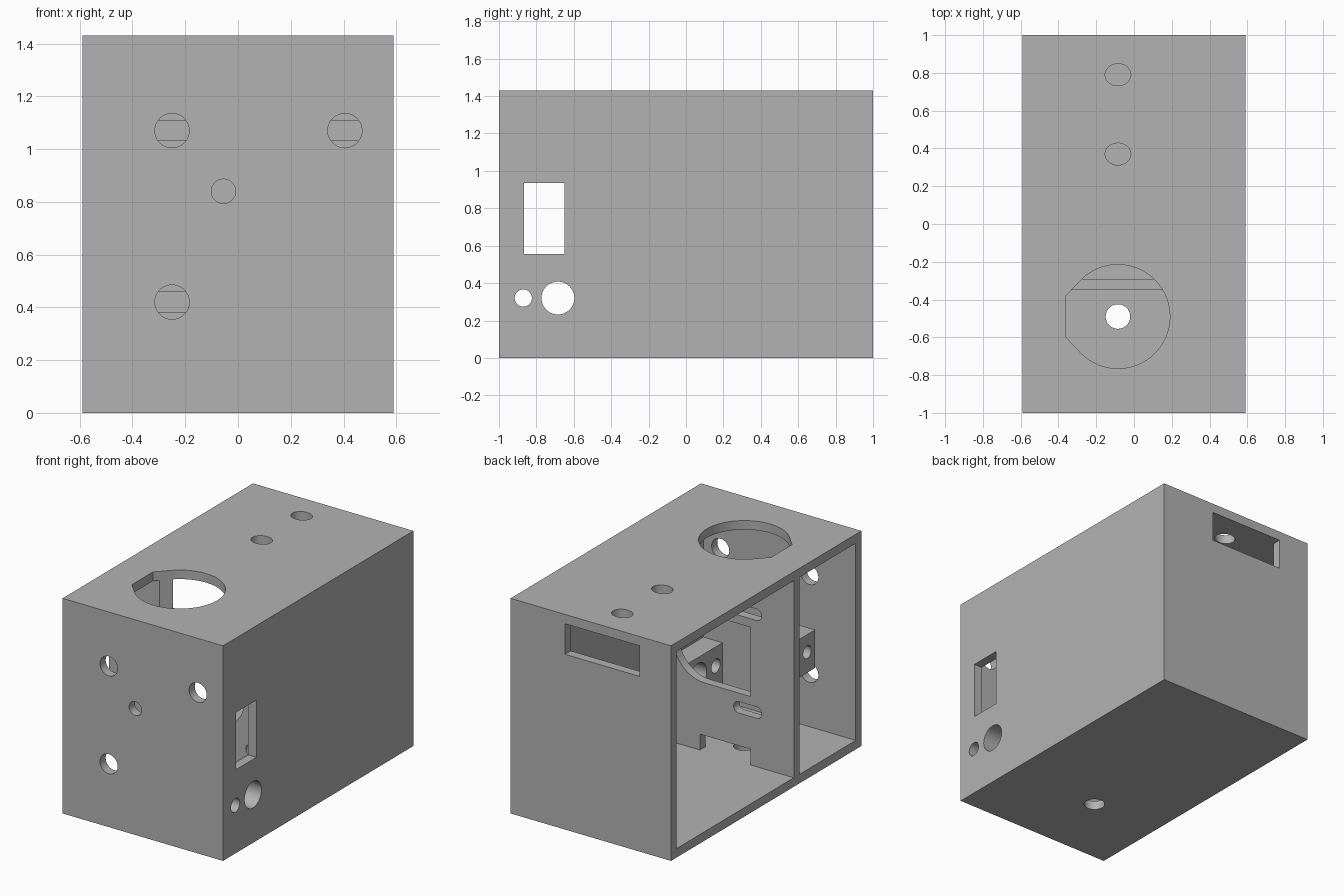
import bpy, bmesh, math
from mathutils import Matrix, Vector

if "Cube" in bpy.data.objects:
    bpy.data.objects.remove(bpy.data.objects["Cube"], do_unlink=True)

grey = bpy.data.materials.new("plain grey")
grey.use_nodes = True
grey.diffuse_color = (0.45, 0.45, 0.45, 1)
grey.node_tree.nodes["Principled BSDF"].inputs["Base Color"].default_value = grey.diffuse_color


def finish(bm, name):
    bmesh.ops.recalc_face_normals(bm, faces=bm.faces)
    mesh = bpy.data.meshes.new(name)
    bm.to_mesh(mesh)
    bm.free()
    mesh.materials.append(grey)
    obj = bpy.data.objects.new(name, mesh)
    bpy.context.collection.objects.link(obj)
    return obj


def box(name, x, y, z):
    """Box from (min, max) ranges on each axis."""
    bm = bmesh.new()
    size = Matrix.Diagonal((x[1] - x[0], y[1] - y[0], z[1] - z[0], 1))
    middle = Vector((sum(x), sum(y), sum(z))) / 2
    bmesh.ops.create_cube(bm, size=1, matrix=Matrix.Translation(middle) @ size)
    return finish(bm, name)


def prism(name, outline, axis, start, end):
    """Extrude a 2D outline along one axis; the outline uses the other two in order."""
    bm = bmesh.new()

    def place(p, depth):
        co = list(p)
        co.insert(axis, depth)
        return bm.verts.new(co)

    face = bm.faces.new([place(p, start) for p in outline])
    grown = bmesh.ops.extrude_face_region(bm, geom=[face])
    shift = Vector((0, 0, 0))
    shift[axis] = end - start
    bmesh.ops.translate(bm, vec=shift, verts=[v for v in grown["geom"] if isinstance(v, bmesh.types.BMVert)])
    return finish(bm, name)


def arc(u, v, ru, rv, a0=0, a1=360, n=48):
    count = n if a1 - a0 == 360 else n + 1
    angles = [math.radians(a0 + (a1 - a0) * i / n) for i in range(count)]
    return [(u + ru * math.cos(a), v + rv * math.sin(a)) for a in angles]


def cut(target, cutter):
    mod = target.modifiers.new("cut", 'BOOLEAN')
    mod.operation = 'DIFFERENCE'
    mod.solver = 'EXACT'
    mod.object = cutter
    deps = bpy.context.evaluated_depsgraph_get()
    mesh = bpy.data.meshes.new_from_object(target.evaluated_get(deps))
    target.modifiers.clear()
    target.data = mesh
    bpy.data.objects.remove(cutter, do_unlink=True)


W, L, H, T = 0.59, 1.0, 1.43, 0.06
div_front, div_back = -0.35, -0.29
inner = W - T

# Case with two compartments open on one side, leaving a divider between them
case = box("case", (-W, W), (-L, L), (0, H))
for y in ((-L + T, div_front), (div_back, L - T)):
    cut(case, box("cavity", (-W - 0.1, inner), y, (T, H - T)))

# Large top opening with a flat side, sunk into the top of the divider
top_x, top_y, top_r = -0.085, -0.49, 0.275
outline = arc(top_x, top_y, top_r, top_r, -135, 135)
outline += [(top_x - top_r, top_y + 0.11), (top_x - top_r, top_y - 0.11)]
cut(case, prism("top_cutter", outline, 2, 1.18, H + 0.1))

# Small top holes and the floor hole
for y in (0.37, 0.79):
    cut(case, prism("top_hole", arc(top_x, y, 0.068, 0.058), 2, H - 0.1, H + 0.1))
cut(case, prism("floor_hole", arc(top_x, top_y, 0.065, 0.065), 2, -0.1, 0.1))

# Front wall holes
for x, z, r in ((-0.25, 1.07, 0.065), (0.405, 1.07, 0.065), (-0.25, 0.42, 0.065), (-0.055, 0.84, 0.046)):
    cut(case, prism("front_hole", arc(x, z, r, r), 1, -L - 0.1, -L + 0.1))

# Divider: slots, central opening with one round end, cable notch at the floor
near, far = div_front - 0.05, div_back + 0.05
for x in (-0.25, 0.405):
    for z in (0.42, 1.07):
        r, half = 0.038, 0.065
        slot = arc(x + half, z, r, r, -90, 90, 16) + arc(x - half, z, r, r, 90, 270, 16)
        cut(case, prism("slot", slot, 1, near, far))
round_end = arc(0.065, 0.745, 0.23, 0.23, -90, 90, 32) + [(-0.27, 0.975), (-0.27, 0.515)]
cut(case, prism("divider_opening", round_end, 1, near, far))
cut(case, box("cable_notch", (-0.27, 0.1), (near, far), (T, 0.165)))

# Back window and side window
cut(case, box("back_window", (-0.36, 0.19), (L - 0.1, L + 0.1), (1.165, 1.368)))
cut(case, box("side_window", (W - 0.1, W + 0.1), (-0.865, -0.65), (0.555, 0.935)))

# Thick pad inside the side wall, drilled together with the wall
pad = box("side_pad", (0.39, inner), (-L + T, div_front), (T, 0.447))
for y, r in ((-0.87, 0.046), (-0.685, 0.088)):
    for part in (case, pad):
        cut(part, prism("side_hole", arc(y, 0.32, r, r), 0, 0.3, W + 0.1))

# Screw post for the missing cover, standing on the divider
post = box("screw_post", (-inner, -0.38), (-0.6, div_front), (0.656, 0.909))
cut(post, prism("screw_hole", arc(-0.516, 0.793, 0.042, 0.042), 0, -W, -0.42))

# Smooth round holes, keep edges sharp
for obj in (case, pad, post):
    bpy.ops.object.select_all(action='DESELECT')
    obj.select_set(True)
    bpy.context.view_layer.objects.active = obj
    bpy.ops.object.shade_smooth_by_angle(angle=math.radians(30))
